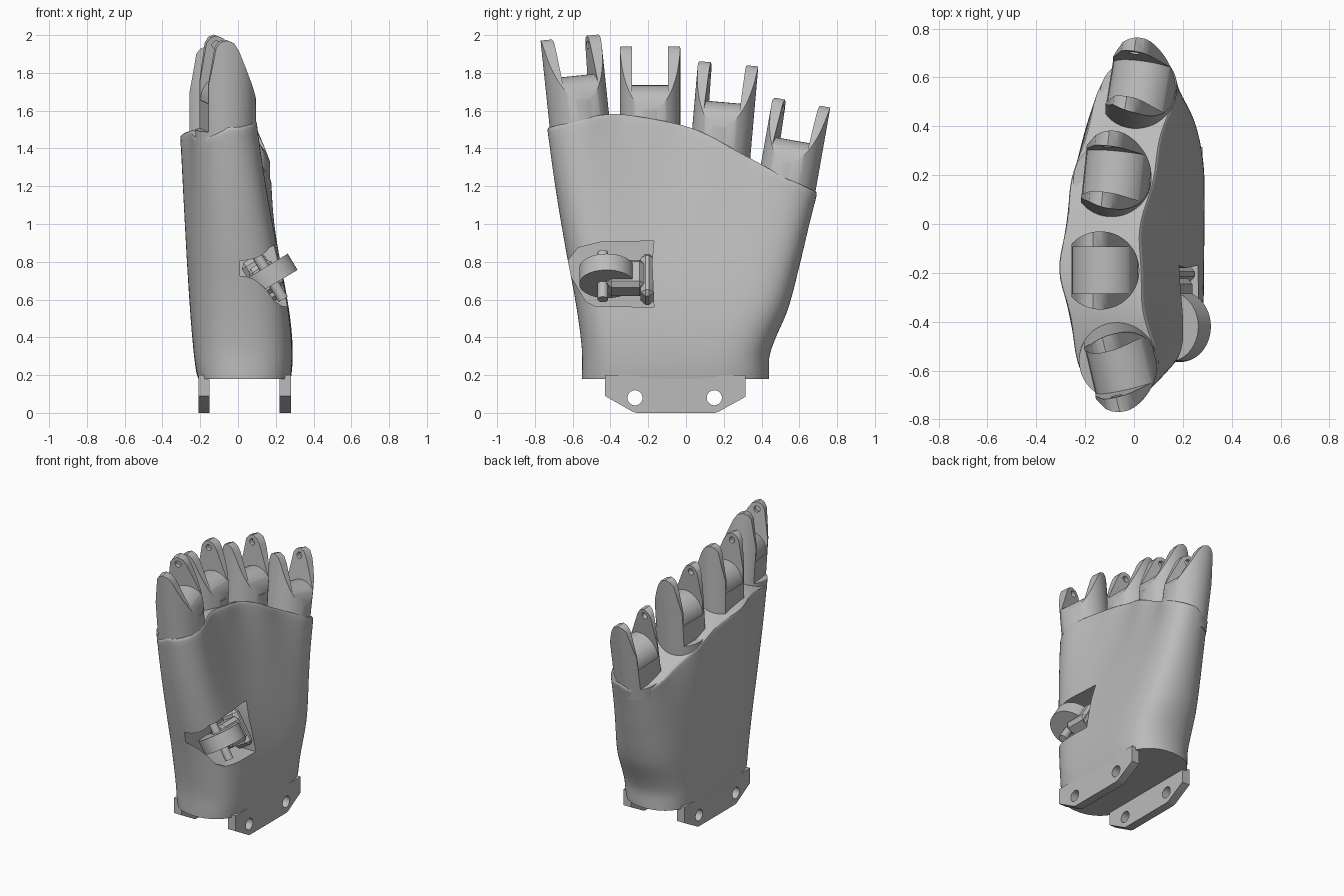
import bpy, bmesh, math
from mathutils import Matrix, Vector

if "Cube" in bpy.data.objects:
    bpy.data.objects.remove(bpy.data.objects["Cube"], do_unlink=True)

grey = bpy.data.materials.new("plain_grey")
grey.use_nodes = True
grey.diffuse_color = (0.5, 0.5, 0.5, 1)
grey.node_tree.nodes["Principled BSDF"].inputs["Base Color"].default_value = (0.5, 0.5, 0.5, 1)


def add(name, bm, matrix=None):
    bmesh.ops.recalc_face_normals(bm, faces=bm.faces)
    mesh = bpy.data.meshes.new(name)
    bm.to_mesh(mesh)
    bm.free()
    mesh.materials.append(grey)
    obj = bpy.data.objects.new(name, mesh)
    bpy.context.collection.objects.link(obj)
    if matrix:
        obj.matrix_world = matrix
    return obj


def prism(name, pts, axis, a, b):
    """Extrude a profile along y (points are x, z) or along x (points are y, z)."""
    bm = bmesh.new()
    place = (lambda p, d: (p[0], d, p[1])) if axis == "y" else (lambda p, d: (d, p[0], p[1]))
    ends = [[bm.verts.new(place(p, d)) for p in pts] for d in (a, b)]
    for ring in ends:
        bm.faces.new(ring)
    n = len(pts)
    for i in range(n):
        j = (i + 1) % n
        bm.faces.new((ends[0][i], ends[0][j], ends[1][j], ends[1][i]))
    return add(name, bm)


def plate(name, loops, x, thickness):
    """Flat plate in the yz plane; the loops after the first are holes."""
    bm = bmesh.new()
    edges = []
    for loop in loops:
        verts = [bm.verts.new((x - thickness / 2, y, z)) for y, z in loop]
        edges += [bm.edges.new((verts[i - 1], verts[i])) for i in range(len(verts))]
    bmesh.ops.triangle_fill(bm, edges=edges, use_beauty=True)
    grown = bmesh.ops.extrude_face_region(bm, geom=bm.faces[:], use_keep_orig=True)["geom"]
    moved = [g for g in grown if isinstance(g, bmesh.types.BMVert)]
    bmesh.ops.translate(bm, verts=moved, vec=(thickness, 0, 0))
    return add(name, bm)


def rod(name, centre, direction, radius, length, sides=32):
    bm = bmesh.new()
    bmesh.ops.create_cone(bm, cap_ends=True, segments=sides, radius1=radius,
                          radius2=radius, depth=length)
    turn = Vector((0, 0, 1)).rotation_difference(Vector(direction)).to_matrix().to_4x4()
    bm.transform(Matrix.Translation(centre) @ turn)
    return add(name, bm)


def cut(obj, cutter, operation="DIFFERENCE"):
    cutter.hide_render = True
    mod = obj.modifiers.new("cut", "BOOLEAN")
    mod.operation, mod.solver, mod.object = operation, "EXACT", cutter
    bpy.context.view_layer.objects.active = obj
    bpy.ops.object.modifier_apply(modifier=mod.name)
    bpy.data.objects.remove(cutter, do_unlink=True)


def smooth(obj, degrees=35):
    bpy.ops.object.select_all(action="DESELECT")
    obj.select_set(True)
    bpy.context.view_layer.objects.active = obj
    bpy.ops.object.shade_smooth_by_angle(angle=math.radians(degrees))


def curve(points, x):
    """Smooth interpolation through a few points."""
    x = min(max(x, points[0][0]), points[-1][0])
    n = len(points)
    slope = []
    for i in range(n):
        lo, hi = points[max(i - 1, 0)], points[min(i + 1, n - 1)]
        slope.append((hi[1] - lo[1]) / (hi[0] - lo[0]))
    for i in range(n - 1):
        (x0, y0), (x1, y1) = points[i], points[i + 1]
        if x <= x1:
            h = x1 - x0
            s = (x - x0) / h
            return ((1 + 2 * s) * (1 - s) ** 2 * y0 + s * (1 - s) ** 2 * h * slope[i]
                    + s * s * (3 - 2 * s) * y1 + s * s * (s - 1) * h * slope[i + 1])


# Palm: lofted shell whose top follows the knuckle line
FRONT_EDGE = [(0, -.55), (.12, -.552), (.3, -.585), (.5, -.635), (.75, -.69), (1, -.735)]
REAR_EDGE = [(0, .44), (.12, .445), (.35, .54), (.6, .605), (.8, .65), (1, .695)]
TOP = [(-.73, 1.51), (-.42, 1.58), (-.2, 1.56), (.05, 1.5), (.3, 1.37), (.5, 1.26), (.69, 1.17)]
KNUCKLES = [(-.74, -.05), (-.56, -.068), (-.18, -.135), (.18, -.085), (.55, .015), (.7, .05)]


def palm_point(t, u, side, lip):
    y0, y1 = curve(FRONT_EDGE, t), curve(REAR_EDGE, t)
    y = (y0 + y1) / 2 + u * (y1 - y0) / 2 * (1 - (1 - lip) * .2)
    v = math.sqrt(max(0, 1 - abs(u) ** (5 + 4 * t)))
    c = curve(KNUCKLES, y)
    valley = .018 * (1 - math.cos((y + .56) * math.tau / .37)) / 2 * t ** 5
    s = t ** 1.2
    front = (.28 + .3 * t * (1 - t) ** 2) * (1 - s) + (c + .172 - valley) * s
    s = t ** .6
    back = -.21 * (1 - s) + (c - .172 + valley) * s
    mid, half = (front + back) / 2, (front - back) / 2 * lip
    z = .18 + t * (curve(TOP, y) - .18)
    if side < 0:
        z -= .09 * t ** 6 * v
    return mid + side * half * v, y, z


N, M = 64, 40
bm = bmesh.new()
us = [-math.cos(math.pi * i / N) for i in range(N + 1)]
rows = [(i / M * .985, 1) for i in range(M + 1)] + [(.995, .985), (1, .95)]
rings = []
for t, lip in rows:
    ring = [bm.verts.new(palm_point(t, u, 1, lip)) for u in us]
    ring += [bm.verts.new(palm_point(t, u, -1, lip)) for u in us[-2:0:-1]]
    rings.append(ring)
for r0, r1 in zip(rings, rings[1:]):
    for i in range(2 * N):
        j = (i + 1) % (2 * N)
        bm.faces.new((r0[i], r0[j], r1[j], r1[i]))
for ring in (rings[0], rings[-1]):
    for i in range(N):
        quad = [ring[i], ring[i + 1], ring[(2 * N - i - 1) % (2 * N)], ring[(2 * N - i) % (2 * N)]]
        bm.faces.new(list(dict.fromkeys(quad)))
palm = add("palm", bm)

# Thumb pocket through the front corner of the palm
pocket = [(-.8, .8), (-.63, .8), (-.57, .875), (-.45, .905), (-.17, .91), (-.18, .8), (-.17, .56),
          (-.48, .565), (-.53, .59), (-.63, .76), (-.8, .76)]
cut(palm, prism("pocket_cutter", pocket, "x", .01, .6))
smooth(palm)

# Wrist flanges with screw holes
flange = [(-.43, .2), (-.43, .09), (-.28, .005), (-.26, 0), (.15, 0), (.17, .005), (.315, .085), (.315, .2)]
holes = [[(y + .04 * math.cos(a * math.tau / 32), .08 + .04 * math.sin(a * math.tau / 32))
          for a in range(32)] for y in (-.27, .15)]
for name, x in (("back_wrist_flange", -.18), ("palm_wrist_flange", .25)):
    smooth(plate(name, [flange] + holes, x, .06))

# Finger mounts: tapered forks with a rounded knuckle seat between the prongs
TAPER = [(-.2, -.13), (.2, -.13), (.2, 0), (.16, .1), (.035, .385), (.008, .425), (-.03, .44),
         (-.06, .43), (-.083, .4), (-.1, .3), (-.118, .2), (-.118, -.05), (-.2, -.05)]
SEAT = [(.02 - .135 * math.cos(a * math.pi / 20), .1 + .135 * math.sin(a * math.pi / 20))
        for a in range(21)]
SEAT = [(-.3, .1)] + SEAT + [(.3, .1), (.3, .6), (-.3, .6)]
FINGERS = [("index", (-.065, -.565, 1.55), 6, 13, .16),
           ("middle", (-.138, -.19, 1.5), 0, 0, .16),
           ("ring", (-.088, .185, 1.41), -5, -6, .16),
           ("little", (.015, .535, 1.21), -10, -9, .155)]
for name, base, tilt, twist, radius in FINGERS:
    fork = rod(name + "_finger_mount", (0, 0, .15), (0, 0, 1), radius, .7, 64)
    cut(fork, prism("taper_cutter", TAPER, "y", -.3, .3), "INTERSECT")
    cut(fork, prism("slot_cutter", SEAT, "y", -.095, .095))
    cut(fork, rod("pin_cutter", (-.03, 0, .39), (0, 1, 0), .022, .25))
    fork.matrix_world = (Matrix.Translation(base) @ Matrix.Rotation(math.radians(tilt), 4, "X")
                         @ Matrix.Rotation(math.radians(twist), 4, "Z"))
    smooth(fork)

# Thumb joint: ring, axle and the bracket behind it
hub = Vector((.165, -.42, .725))
axle = Vector((.5, 0, -.83)).normalized()
wheel = rod("thumb_ring", hub, axle, .145, .1, 48)
cut(wheel, rod("ring_cutter", hub, axle, .105, .3, 48))
smooth(wheel)
smooth(rod("thumb_axle", hub + Vector((0, -.02, 0)), axle, .028, .29))
lean = Vector((0, 0, 1)).rotation_difference(axle).to_matrix().to_4x4()
for name, offset, size in (("thumb_bracket", (.02, .1, 0), (.14, .2, .17)),
                           ("thumb_stop", (.035, .215, 0), (.14, .07, .26))):
    bm = bmesh.new()
    bmesh.ops.create_cube(bm, size=1)
    bm.transform(Matrix.Diagonal((*size, 1)))
    bmesh.ops.bevel(bm, geom=bm.edges[:], offset=.025, segments=1, affect="EDGES")
    smooth(add(name, bm, Matrix.Translation(hub) @ lean @ Matrix.Translation(offset)))
